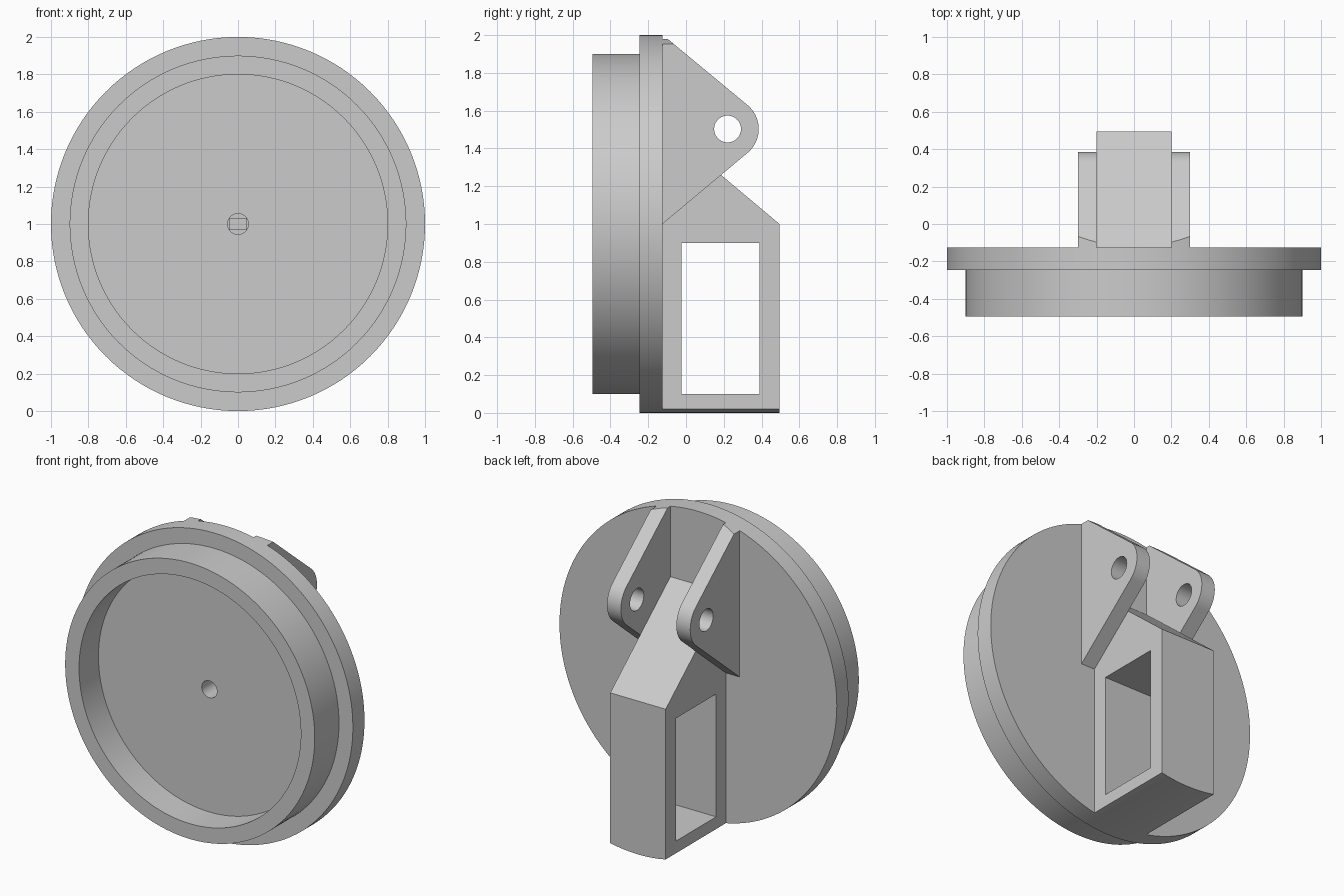
import bpy, bmesh, math
from mathutils import Vector

cube = bpy.data.objects.get("Cube")
if cube:
    bpy.data.objects.remove(cube, do_unlink=True)

SEG = 128
BACK = -0.125   # rear face of the disc
END = 0.495     # rear face of the housing

grey = bpy.data.materials.new("light grey")
grey.use_nodes = True
grey.diffuse_color = (0.6, 0.6, 0.6, 1)
grey.node_tree.nodes["Principled BSDF"].inputs["Base Color"].default_value = grey.diffuse_color


def finish(bm, name):
    bmesh.ops.recalc_face_normals(bm, faces=bm.faces)
    mesh = bpy.data.meshes.new(name)
    bm.to_mesh(mesh)
    bm.free()
    mesh.materials.append(grey)
    obj = bpy.data.objects.new(name, mesh)
    bpy.context.collection.objects.link(obj)
    return obj


def extrude(name, points, offset):
    """Extrude a closed outline of 3D points along offset."""
    bm = bmesh.new()
    face = bm.faces.new([bm.verts.new(p) for p in points])
    out = bmesh.ops.extrude_face_region(bm, geom=[face])
    moved = [g for g in out["geom"] if isinstance(g, bmesh.types.BMVert)]
    bmesh.ops.translate(bm, verts=moved, vec=Vector(offset))
    return finish(bm, name)


def lathe(name, profile):
    """Turn a closed (radius, y) profile about the disc axis."""
    bm = bmesh.new()
    rings = []
    for i in range(SEG):
        a = math.tau * i / SEG
        rings.append([bm.verts.new((r * math.cos(a), y, 1 + r * math.sin(a)))
                      for r, y in profile])
    n = len(profile)
    for i in range(SEG):
        p, q = rings[i], rings[(i + 1) % SEG]
        for j in range(n):
            k = (j + 1) % n
            bm.faces.new((p[j], p[k], q[k], q[j]))
    return finish(bm, name)


def cut(obj, cutter, operation="DIFFERENCE"):
    mod = obj.modifiers.new("cut", "BOOLEAN")
    mod.object, mod.operation, mod.solver = cutter, operation, "EXACT"
    cutter.hide_render = True
    bpy.context.view_layer.objects.active = obj
    bpy.ops.object.modifier_apply(modifier=mod.name)
    bpy.data.objects.remove(cutter, do_unlink=True)


def trim_to_disc(obj):
    pts = [(math.cos(math.tau * i / SEG), -1, 1 + math.sin(math.tau * i / SEG))
           for i in range(SEG)]
    cut(obj, extrude("trim", pts, (0, 2, 0)), "INTERSECT")


def circle_x(x, y, z, r, n=48):
    return [(x, y + r * math.cos(math.tau * i / n), z + r * math.sin(math.tau * i / n))
            for i in range(n)]


# Flanged disc with a raised rim, recessed front and centre hole
disc = lathe("flanged_disc", [
    (0.055, -0.295), (0.8, -0.295), (0.8, -0.495), (0.9, -0.495),
    (0.9, -0.245), (1, -0.245), (1, BACK), (0.055, BACK)])

# Housing with a sloped top, curved foot and side window
slope = math.tan(math.radians(40))
outline = [(BACK, -0.1), (END, -0.1), (END, 1.0), (BACK, 1.0 + slope * (END - BACK))]
housing = extrude("housing", [(-0.2, y, z) for y, z in outline], (0.4, 0, 0))
trim_to_disc(housing)
window = [(-0.025, 0.1), (0.39, 0.1), (0.39, 0.9), (-0.025, 0.9)]
cut(housing, extrude("window", [(-0.5, y, z) for y, z in window], (1, 0, 0)))

# Narrow slot continuing the centre hole
slot = [(-0.045, 0.97), (0.045, 0.97), (0.045, 1.03), (-0.045, 1.03)]
cut(housing, extrude("slot", [(x, BACK - 0.05, z) for x, z in slot], (0, 0.15, 0)))

# Pair of pierced lugs with rounded tips
CY, CZ, R = 0.22, 1.503, 0.165
lugs = []
for name, x in (("left_lug", 0.2), ("right_lug", -0.3)):
    tip = [math.radians(-50 + 100 * i / 24) for i in range(25)]
    pts = [(x, BACK, 1.0)]
    pts += [(x, CY + R * math.cos(a), CZ + R * math.sin(a)) for a in tip]
    pts.append((x, BACK, 2.003))
    lug = extrude(name, pts, (0.1, 0, 0))
    trim_to_disc(lug)
    cut(lug, extrude("pin_hole", circle_x(x - 0.1, CY, CZ, 0.071), (0.3, 0, 0)))
    lugs.append(lug)

# Smooth the round surfaces, keep the edges sharp
bpy.ops.object.select_all(action="DESELECT")
for obj in [disc, housing] + lugs:
    obj.select_set(True)
bpy.context.view_layer.objects.active = disc
bpy.ops.object.shade_smooth_by_angle(angle=math.radians(30))
